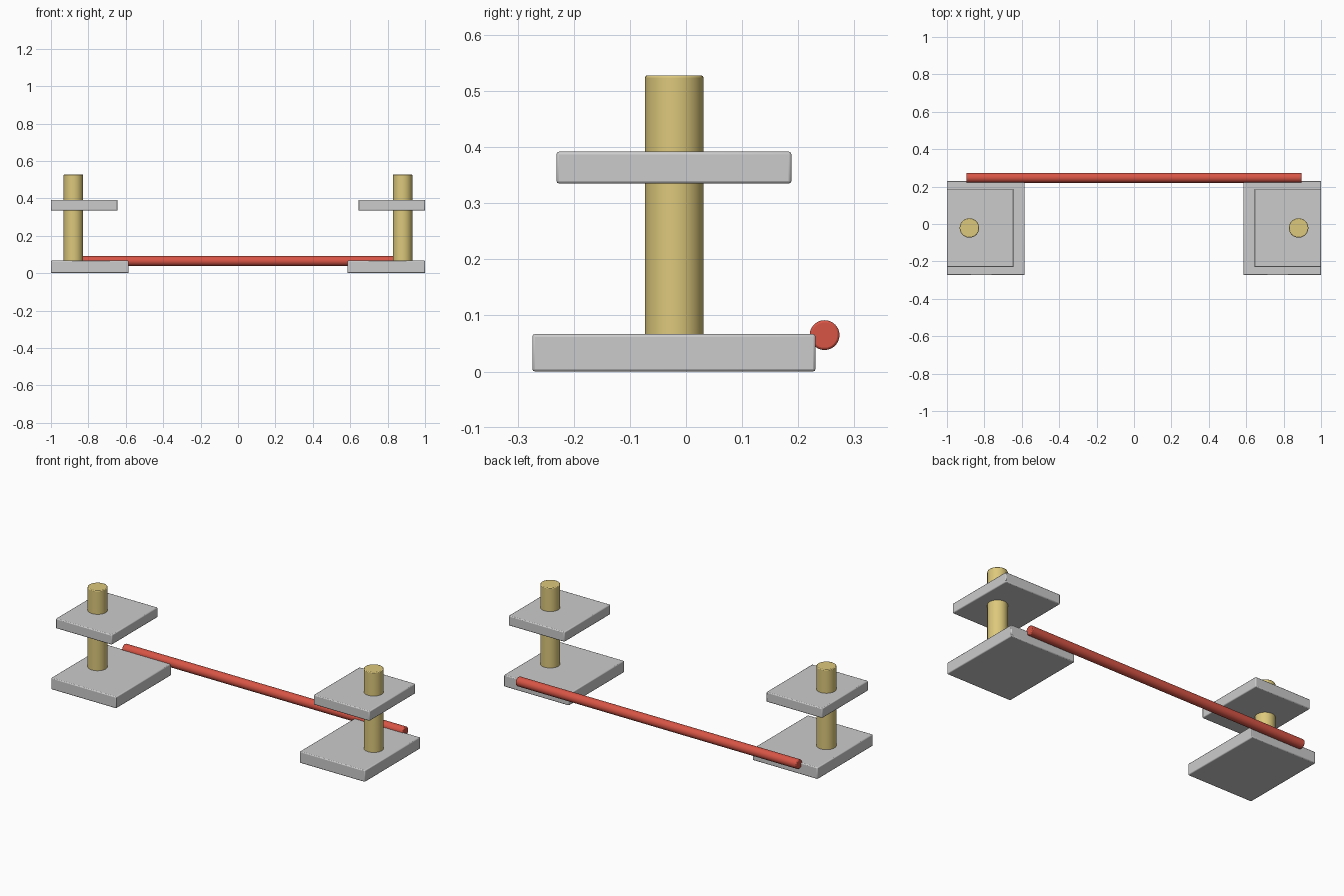
import bpy
from math import radians, pi

if "Cube" in bpy.data.objects:
    bpy.data.objects.remove(bpy.data.objects["Cube"])

def material(name, color):
    m = bpy.data.materials.new(name)
    m.diffuse_color = color
    m.use_nodes = True
    m.node_tree.nodes["Principled BSDF"].inputs["Base Color"].default_value = m.diffuse_color
    return m

GOLD = material("gold", (0.72, 0.58, 0.20, 1))
RED = material("red", (0.68, 0.09, 0.06, 1))

def finish(ob, name, bevel, mat=None):
    """Name the part, soften its edges and shade it."""
    ob.name = name
    if mat:
        ob.data.materials.append(mat)
    bpy.ops.object.transform_apply(location=False, rotation=True, scale=True)
    bpy.ops.object.shade_smooth_by_angle(angle=radians(30))
    b = ob.modifiers.new("edge", 'BEVEL')
    b.width = bevel
    b.segments = 2
    b.limit_method = 'ANGLE'
    b.angle_limit = radians(40)
    return ob

def plate(name, x0, x1, y0, y1, z0, z1):
    bpy.ops.mesh.primitive_cube_add(
        size=1, location=((x0 + x1) / 2, (y0 + y1) / 2, (z0 + z1) / 2))
    ob = bpy.context.object
    ob.scale = (x1 - x0, y1 - y0, z1 - z0)
    return finish(ob, name, 0.005)

def rod(name, center, radius, length, mat, rot=(0, 0, 0)):
    bpy.ops.mesh.primitive_cylinder_add(
        vertices=48, radius=radius, depth=length, location=center, rotation=rot)
    return finish(bpy.context.object, name, 0.004, mat)

for side, s in (("left", -1), ("right", 1)):
    # Lower and upper plates, flush at the outer edge
    plate(f"{side}_base_plate", *sorted((s, s * 0.585)), -0.274, 0.231, 0.0, 0.067)
    plate(f"{side}_upper_plate", *sorted((s, s * 0.643)), -0.231, 0.188, 0.335, 0.392)
    # Post through both plates
    rod(f"{side}_post", (s * 0.88, -0.021, 0.295), 0.052, 0.466, GOLD)

# Bar joining the rear edges of the base plates
rod("connecting_bar", (0, 0.247, 0.065), 0.0265, 1.79, RED, (0, pi / 2, 0))
